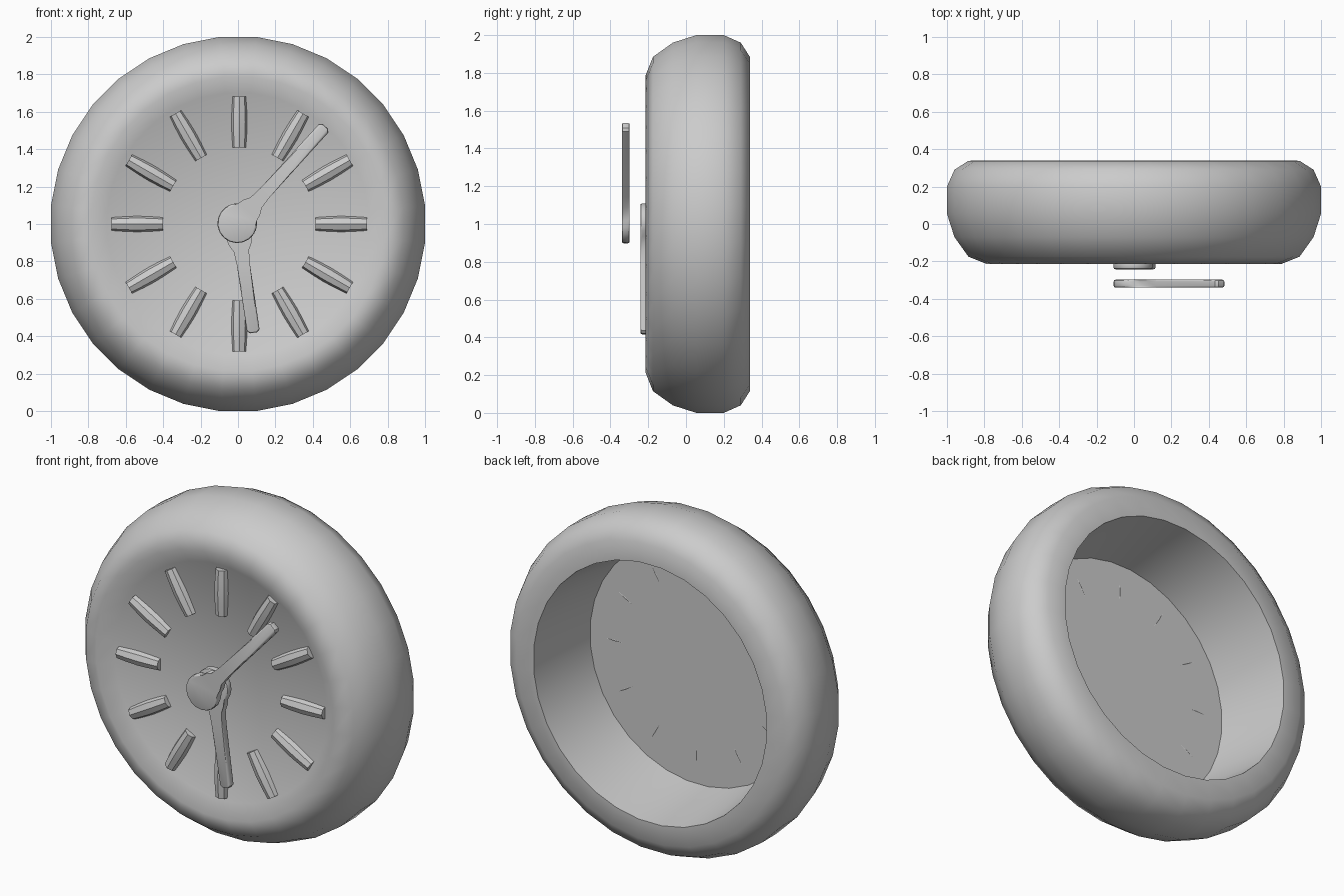
import bpy, bmesh
from math import sin, cos, pi, radians

if "Cube" in bpy.data.objects:
    bpy.data.objects.remove(bpy.data.objects["Cube"])

SIDES = 32
CZ = 1.0


def finish(name, bm, smooth=None):
    bmesh.ops.recalc_face_normals(bm, faces=bm.faces)
    me = bpy.data.meshes.new(name)
    bm.to_mesh(me)
    bm.free()
    ob = bpy.data.objects.new(name, me)
    bpy.context.collection.objects.link(ob)
    if smooth:
        bpy.ops.object.select_all(action='DESELECT')
        ob.select_set(True)
        bpy.context.view_layer.objects.active = ob
        bpy.ops.object.shade_smooth_by_angle(angle=radians(smooth))
    return ob


def circle(bm, r, y):
    r /= cos(pi / SIDES)   # flats face straight up and sideways
    return [bm.verts.new((r * cos((i + .5) * 2 * pi / SIDES), y,
                          CZ + r * sin((i + .5) * 2 * pi / SIDES))) for i in range(SIDES)]


def bridge(bm, a, b):
    n = len(a)
    for i in range(n):
        j = (i + 1) % n
        bm.faces.new((a[i], a[j], b[j], b[i]))


# Case: (radius, y) profile turned round the y axis, with the dial as its
# front floor and a back plate at the bottom of the hollow
profile = [(.70, -.162), (.785, -.215), (.885, -.175), (.96, -.07),
           (1, .055), (1, .2), (.96, .29), (.885, .338), (.77, .34), (.745, .12), (.71, -.11)]
bm = bmesh.new()
rings = [circle(bm, r, y) for r, y in profile]
for p, q in zip(rings, rings[1:]):
    bridge(bm, p, q)
bm.faces.new(rings[0])
bm.faces.new(rings[-1])
finish("case_and_dial", bm, 62)


# Hour markers: rounded barrel-shaped bars sunk through the dial
def marker(i):
    a = i * pi / 6
    section = [(.045 * sin(k * pi / 4), -.047 * cos(k * pi / 4)) for k in range(8)]
    bm = bmesh.new()
    loops = []
    for r, s in [(.408, .84), (.48, .95), (.545, 1), (.61, .95), (.682, .84)]:
        loops.append([bm.verts.new((.007 + r * sin(a) + u * s * cos(a), -.155 + v * s,
                                    CZ + r * cos(a) - u * s * sin(a))) for u, v in section])
    for p, q in zip(loops, loops[1:]):
        bridge(bm, p, q)
    bm.faces.new(loops[0])
    bm.faces.new(loops[-1])
    finish(f"hour_marker_{i + 1}", bm, 30)


for i in range(12):
    marker(i)


# Hands: round hub, short neck and long arm, with softened edges
def hand(name, length, angle, y0, y1):
    hub = [(.106 * cos(radians(t)), .106 * sin(radians(t))) for t in range(40, 321, 20)]
    upper = [(length, .02), (length - .014, .034), (.22, .035), (.15, .041), (.11, .051)]
    outline = [(u, -v) for u, v in reversed(upper)] + upper + hub
    a = radians(angle)
    bm = bmesh.new()
    caps = [[bm.verts.new((-.004 + u * cos(a) - v * sin(a), y,
                           CZ + .004 + u * sin(a) + v * cos(a))) for u, v in outline]
            for y in (y0, y1)]
    bridge(bm, *caps)
    faces = [bm.faces.new(c) for c in caps]
    edges = {e for f in faces for e in f.edges}
    bmesh.ops.bevel(bm, geom=list(edges), offset=.01, segments=2, profile=.5, affect='EDGES')
    finish(name, bm, 40)


hand("minute_hand", .70, 47.7, -.34, -.298)
hand("hour_hand", .592, -81.5, -.242, -.2)
